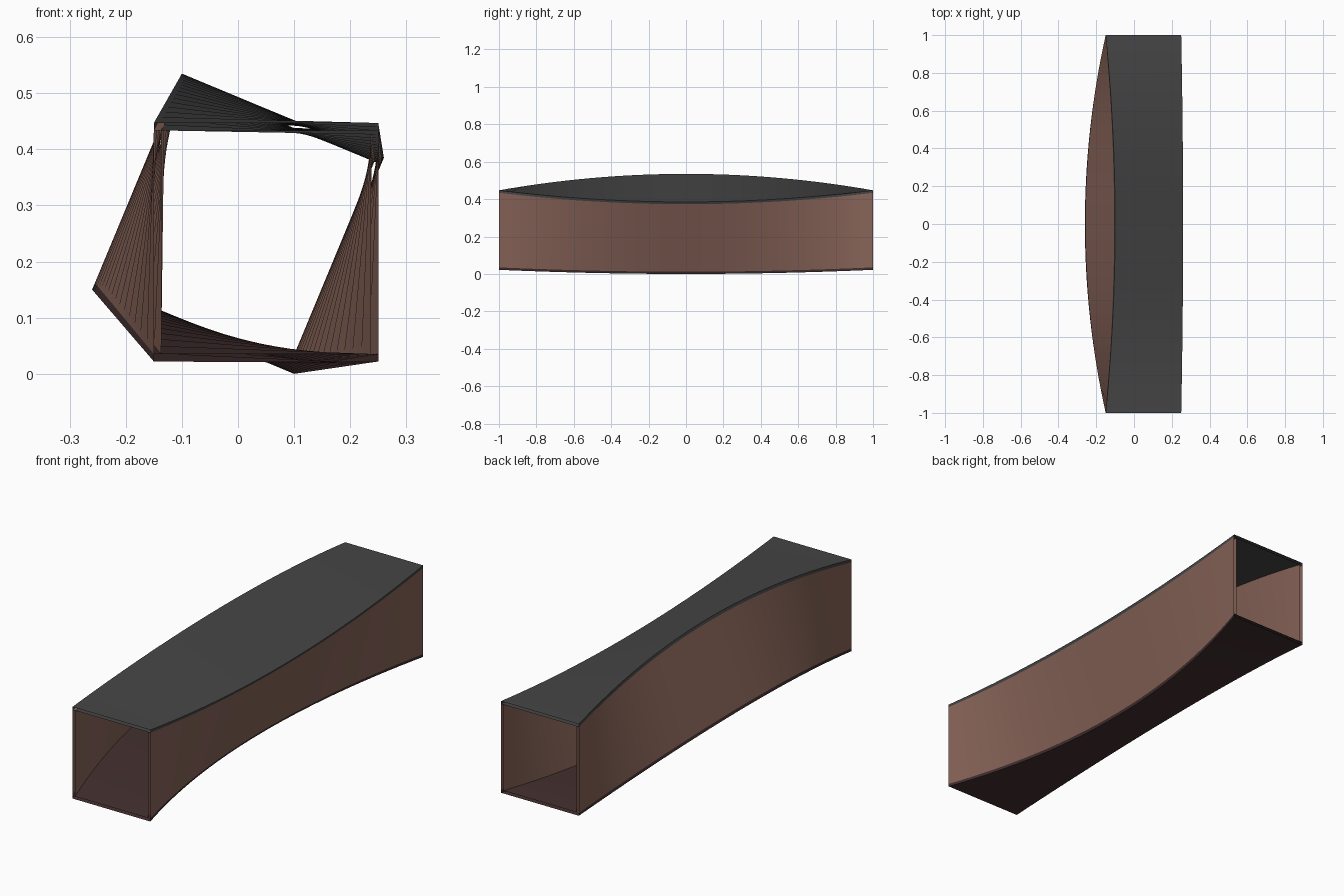
import bpy, bmesh, math
from mathutils import Vector

if "Cube" in bpy.data.objects:
    bpy.data.objects.remove(bpy.data.objects["Cube"])

# Outer corners (x, z) in order: bottom left, bottom right, top right, top left
END = [Vector(p) for p in ((-0.15, 0.022), (0.25, 0.022), (0.25, 0.447), (-0.15, 0.447))]
MID = [Vector(p) for p in ((-0.26, 0.15), (0.10, 0.0), (0.26, 0.385), (-0.10, 0.535))]
THICK = 0.013
STEPS = 32


def material(name, rgb):
    m = bpy.data.materials.new(name)
    m.diffuse_color = (*rgb, 1)
    m.use_nodes = True
    m.node_tree.nodes["Principled BSDF"].inputs["Base Color"].default_value = m.diffuse_color
    return m


def section(y):
    """Twisted cross-section at depth y, with its width and height directions."""
    t = 1 - y * y
    c = [a.lerp(b, t) for a, b in zip(END, MID)]
    return c, (c[1] - c[0]), (c[3] - c[0])


def panel(name, u0, u1, v0, v1, mat):
    """Open-ended thin panel lofted along y; u, v are offsets from sides 0 or 1."""
    bm = bmesh.new()
    rings = []
    for i in range(STEPS + 1):
        y = -1 + 2 * i / STEPS
        c, w, h = section(y)

        def at(u, v):
            fu = u[0] + u[1] / w.length
            fv = v[0] + v[1] / h.length
            p = c[0] + w * fu + h * fv
            return bm.verts.new((p.x, y, p.y))
        rings.append([at(u0, v0), at(u1, v0), at(u1, v1), at(u0, v1)])
    for a, b in zip(rings, rings[1:]):
        for k in range(4):
            n = (k + 1) % 4
            bm.faces.new((a[k], a[n], b[n], b[k]))
    bmesh.ops.recalc_face_normals(bm, faces=bm.faces)
    me = bpy.data.meshes.new(name)
    bm.to_mesh(me)
    bm.free()
    me.materials.append(mat)
    ob = bpy.data.objects.new(name, me)
    bpy.context.collection.objects.link(ob)
    bpy.ops.object.select_all(action='DESELECT')
    ob.select_set(True)
    bpy.context.view_layer.objects.active = ob
    bpy.ops.object.shade_smooth_by_angle(angle=math.radians(30))


roof_mat = material("dark_grey", (0.06, 0.06, 0.06))
wall_mat = material("brown", (0.25, 0.13, 0.10))
floor_mat = material("dark_brown", (0.055, 0.028, 0.028))

lo, lo_in, hi_in, hi = (0, 0), (0, THICK), (1, -THICK), (1, 0)

# Floor and roof span the full width; walls stand between them
panel("floor", lo, hi, lo, lo_in, floor_mat)
panel("roof", lo, hi, hi_in, hi, roof_mat)
panel("left_wall", lo, lo_in, lo_in, hi_in, wall_mat)
panel("right_wall", hi_in, hi, lo_in, hi_in, wall_mat)
